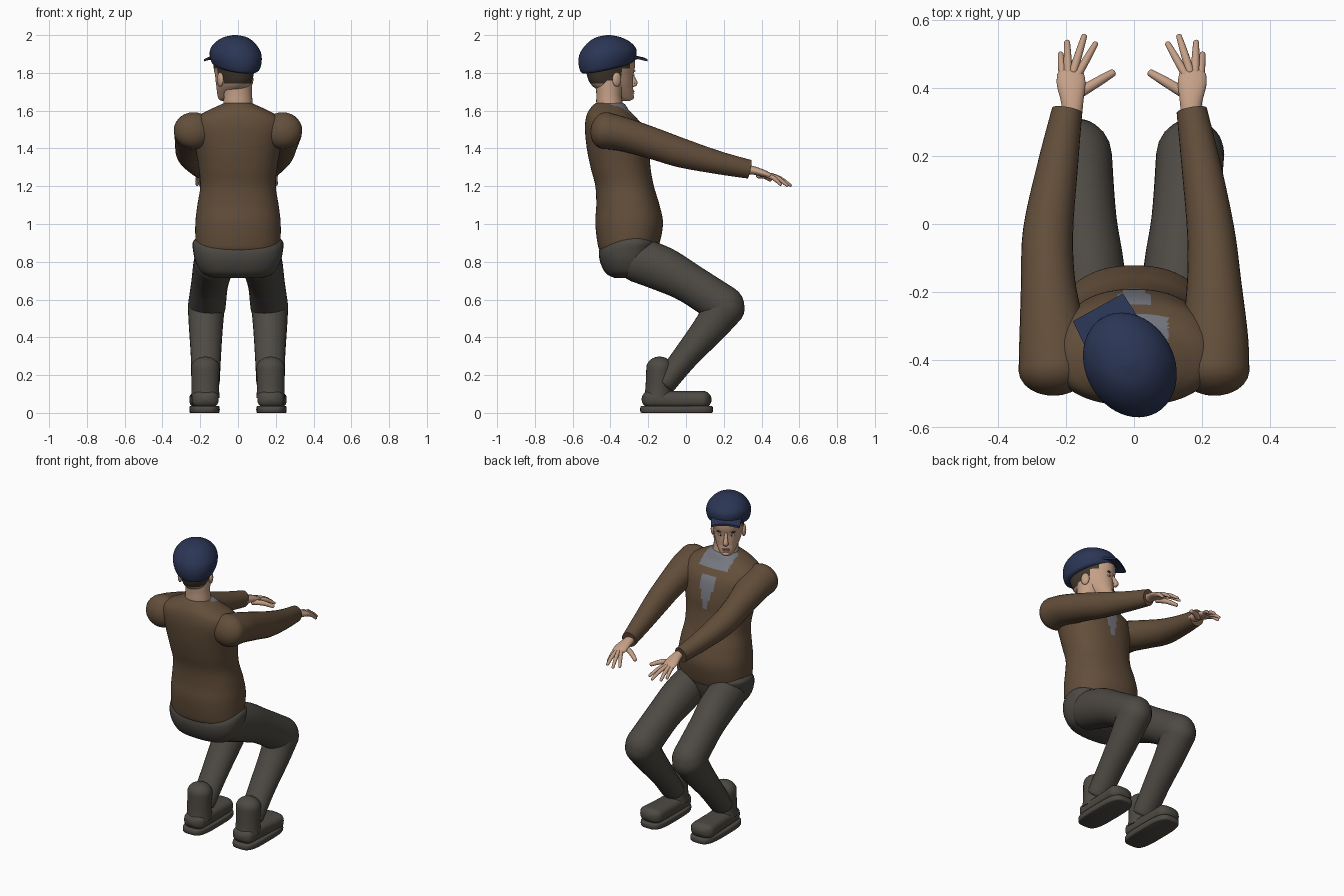
import bpy, bmesh, math
from mathutils import Vector, Matrix

if "Cube" in bpy.data.objects:
    bpy.data.objects.remove(bpy.data.objects["Cube"])


def material(name, rgb):
    m = bpy.data.materials.new(name)
    m.diffuse_color = (*rgb, 1)
    m.use_nodes = True
    m.node_tree.nodes["Principled BSDF"].inputs["Base Color"].default_value = m.diffuse_color
    return m


SWEATER = material("brown_wool", (.125, .077, .043))
TROUSERS = material("dark_grey_cloth", (.075, .067, .056))
SKIN = material("skin", (.56, .35, .24))
CAP = material("navy_cloth", (.024, .036, .09))
HAIR = material("dark_hair", (.05, .038, .026))
SHIRT = material("grey_shirt", (.18, .185, .215))
WHITE = material("eye_white", (.6, .57, .52))
LIP = material("lip", (.36, .17, .12))

# Head parts are built facing +y at the origin, then turned to the left
HEAD = Matrix.Translation((-.015, -.41, 0)) @ Matrix.Rotation(math.radians(29), 4, 'Z')


def finish(name, bm, mats, matrix=None, paint=None):
    if matrix:
        bm.transform(matrix)
    bmesh.ops.recalc_face_normals(bm, faces=bm.faces)
    me = bpy.data.meshes.new(name)
    bm.to_mesh(me)
    bm.free()
    ob = bpy.data.objects.new(name, me)
    bpy.context.collection.objects.link(ob)
    for m in mats:
        me.materials.append(m)
    if paint:
        for f in me.polygons:
            f.material_index = paint(f.center)
    bpy.ops.object.select_all(action='DESELECT')
    bpy.context.view_layer.objects.active = ob
    ob.select_set(True)
    bpy.ops.object.shade_smooth_by_angle(angle=math.radians(50))
    return ob


def smooth(rows, sub):
    """Catmull-Rom interpolation of station tuples."""
    out, last = [], len(rows) - 1
    for i in range(last):
        p = [rows[max(0, min(last, i + k))] for k in (-1, 0, 1, 2)]
        for s in range(sub):
            t = s / sub
            out.append([.5 * (2 * b + (c - a) * t + (2 * a - 5 * b + 4 * c - d) * t * t
                              + (3 * b - a - 3 * c + d) * t ** 3) for a, b, c, d in zip(*p)])
    return out + [list(rows[-1])]


def loft(name, rows, mats, n=28, sub=5, flat=False, p=2, caps=(0, 0), matrix=None,
         paint=None, shape=None):
    """Skin elliptical rings (x, y, z, radius a, radius b) along a path; caps are dome lengths."""
    st = smooth(rows, sub)
    pts = [Vector(r[:3]) for r in st]
    tang = [Vector((0, 0, 1)) if flat else
            (pts[min(i + 1, len(pts) - 1)] - pts[max(i - 1, 0)]).normalized()
            for i in range(len(pts))]
    rings = [(c, t, r[3], r[4]) for c, t, r in zip(pts, tang, st)]
    ang = [math.radians(d) for d in (15, 30, 45, 60, 73, 84)]

    def dome(ring, length):
        c, t, a, b = ring
        return [(c + t * length * math.sin(q), t, a * math.cos(q), b * math.cos(q)) for q in ang]
    if caps[0]:
        rings = dome(rings[0], -caps[0])[::-1] + rings
    if caps[1]:
        rings += dome(rings[-1], caps[1])
    bm, loops = bmesh.new(), []
    for c, t, a, b in rings:
        side = (Vector((1, 0, 0)) - t * t.x).normalized()
        up = t.cross(side)
        loop = []
        for k in range(n):
            q = 2 * math.pi * k / n
            u, v = [math.copysign(abs(w) ** (2 / p), w) for w in (math.cos(q), math.sin(q))]
            loop.append(bm.verts.new(c + side * a * u + up * b * v))
        loops.append(loop)
    for A, B in zip(loops, loops[1:]):
        for k in range(n):
            bm.faces.new((A[k], A[(k + 1) % n], B[(k + 1) % n], B[k]))
    bm.faces.new(loops[0][::-1])
    bm.faces.new(loops[-1])
    if shape:
        for v in bm.verts:
            v.co = shape(v.co)
    return finish(name, bm, mats, matrix, paint)


def upright(rows, x=0):
    """Turn (z, back, front, half width) into loft stations."""
    return [(x, (b + f) / 2, z, w, (f - b) / 2) for z, b, f, w in rows]


def blob(name, loc, size, mat, matrix=HEAD):
    bm = bmesh.new()
    bmesh.ops.create_uvsphere(bm, u_segments=16, v_segments=10, radius=1)
    bm.transform(Matrix.Translation(loc) @ Matrix.Diagonal((*size, 1)))
    return finish(name, bm, [mat], matrix)


# Sweater body with shirt collar and open V at the front
def sweater_paint(c):
    collar = c.y > -.40 and c.z > 1.565 and abs(c.x) < .10
    vee = c.y > -.32 and 1.31 < c.z < 1.53 and abs(c.x) < min(.055, .3 * (c.z - 1.31))
    return 1 if collar or vee else 0


loft("sweater", upright([
    (.85, -.445, -.17, .20), (.88, -.465, -.145, .222), (1.0, -.48, -.122, .226),
    (1.1, -.475, -.14, .215), (1.2, -.48, -.17, .20), (1.3, -.505, -.188, .208),
    (1.4, -.525, -.195, .225), (1.5, -.535, -.22, .245), (1.56, -.53, -.26, .225),
    (1.60, -.515, -.30, .16), (1.635, -.485, -.325, .085), (1.645, -.46, -.35, .06)]),
    [SWEATER, SHIRT], n=112, sub=9, flat=True, p=2.25, paint=sweater_paint)

# Trouser seat
loft("trouser_seat", upright([
    (.715, -.38, -.25, .13), (.74, -.425, -.2, .19), (.80, -.455, -.17, .225),
    (.86, -.46, -.155, .238), (.90, -.435, -.15, .24), (.922, -.40, -.17, .225)]),
    [TROUSERS], n=40, flat=True, p=2.4)

for s, side in ((-1, "left"), (1, "right")):
    # Bent leg
    loft(side + "_thigh", [(s * .125, -.25, .81, .105, .12), (s * .135, -.12, .76, .105, .118),
                           (s * .15, .02, .685, .098, .105), (s * .165, .20, .568, .10, .107)],
         [TROUSERS], caps=(.1, .11))
    loft(side + "_shin", [(s * .168, .205, .56, .098, .108), (s * .17, .13, .455, .09, .09),
                          (s * .17, .0, .30, .08, .07), (s * .172, -.11, .16, .075, .062)],
         [TROUSERS], caps=(.1, .03))
    # Boot
    loft(side + "_boot_shaft", upright([(.08, -.225, -.07, .076), (.13, -.215, -.075, .073),
                                        (.24, -.21, -.07, .075)], s * .173),
         [TROUSERS], flat=True, caps=(0, .058))
    loft(side + "_boot_foot", [(s * .173, -.19, .072, .07, .046), (s * .176, -.05, .07, .07, .046),
                               (s * .182, .09, .07, .076, .046)],
         [TROUSERS], p=2.8, caps=(.045, .045))
    loft(side + "_boot_sole", upright([(0, -.235, .135, .075), (.006, -.242, .142, .08),
                                       (.03, -.242, .142, .08), (.036, -.235, .135, .076)], s * .177),
         [TROUSERS], n=40, sub=2, flat=True, p=3.6)

# Sleeves, reaching forward
arms = {
    "left": [(-.235, -.43, 1.495, .105, .098), (-.24, -.33, 1.475, .098, .09),
             (-.253, -.17, 1.425, .08, .083), (-.253, -.02, 1.375, .074, .077),
             (-.225, .17, 1.325, .06, .061), (-.197, .335, 1.29, .045, .05)],
    "right": [(.235, -.43, 1.495, .105, .098), (.238, -.33, 1.475, .098, .09),
              (.236, -.17, 1.425, .08, .083), (.226, -.02, 1.375, .07, .077),
              (.198, .17, 1.325, .058, .061), (.17, .335, 1.29, .045, .05)]}
# Fingers as base x, base y, tip x, tip y, tip z, measured outward from the body centre line
fingers = {
    "index": (.152, .44, .1, .53, 1.21), "middle": (.165, .45, .133, .552, 1.205),
    "ring": (.18, .445, .183, .535, 1.205), "little": (.195, .43, .202, .50, 1.21),
    "thumb": (.15, .385, .049, .445, 1.235)}
for side, path in arms.items():
    s = -1 if side == "left" else 1
    dx = .014 if s < 0 else 0
    loft(side + "_sleeve", path, [SWEATER], caps=(.075, 0))
    loft(side + "_palm", [(s * (.168 + dx), .31, 1.29, .028, .026),
                          (s * (.168 + dx), .36, 1.283, .033, .022),
                          (s * (.171 + dx), .41, 1.268, .042, .019),
                          (s * (.173 + dx), .44, 1.257, .04, .015)], [SKIN], caps=(0, .02))
    for fname, (bx, by, tx, ty, tz) in fingers.items():
        r = .015 if fname == "thumb" else .0115
        a, b = Vector((s * (bx + dx), by, 1.258)), Vector((s * (tx + dx), ty, tz))
        m = (a + b) / 2 + Vector((0, 0, .008))
        loft(f"{side}_{fname}_finger", [(*a, r * 1.1, r * 1.1), (*m, r, r), (*b, r * .75, r * .7)],
             [SKIN], n=12, sub=3, caps=(.01, .008))

# Neck
loft("neck", upright([(1.56, -.47, -.31, .085), (1.64, -.475, -.335, .078),
                      (1.69, -.475, -.34, .074), (1.76, -.48, -.33, .074)]),
     [SKIN], flat=True)


# Head with hair painted on the back, sides and temples
def hair_paint(c):
    q = HEAD.inverted() @ c
    return 1 if ((q.z > 1.745 and q.y < -.015) or (q.z > 1.785 and q.y < .035)
                 or (q.z > 1.825 and q.y < .085)) else 0


loft("head", upright([
    (1.652, .06, .125, .025), (1.662, .03, .142, .04), (1.69, -.02, .145, .056),
    (1.72, -.075, .14, .07), (1.75, -.105, .139, .08), (1.79, -.12, .139, .088),
    (1.84, -.128, .148, .096), (1.89, -.12, .14, .095), (1.94, -.07, .09, .06)]),
    [SKIN, HAIR], n=48, sub=6, flat=True, p=2.2, matrix=HEAD, paint=hair_paint)
loft("nose", [(0, .132, 1.805, .01, .01), (0, .146, 1.775, .011, .012),
              (0, .157, 1.746, .016, .016), (0, .148, 1.735, .014, .01)],
     [SKIN], n=16, caps=(.006, .006), matrix=HEAD)
blob("upper_lip", (0, .142, 1.702), (.024, .007, .005), LIP)
blob("lower_lip", (0, .143, 1.693), (.02, .007, .005), LIP)
blob("chin", (0, .132, 1.672), (.024, .02, .016), SKIN)
for s, side in ((-1, "left"), (1, "right")):
    blob(side + "_eye", (s * .034, .126, 1.788), (.015, .008, .007), WHITE)
    blob(side + "_iris", (s * .033, .131, 1.788), (.006, .005, .006), HAIR)
    blob(side + "_brow", (s * .036, .13, 1.81), (.021, .008, .005), HAIR)
    blob(side + "_ear", (s * .09, .0, 1.765), (.014, .026, .038), SKIN)

# Flat cap: dome with its rim rising to the front, and a straight-edged peak
loft("cap_crown", upright([
    (1.83, -.145, .135, .108), (1.842, -.158, .148, .12), (1.88, -.167, .155, .13),
    (1.92, -.158, .148, .126), (1.96, -.12, .115, .10), (1.988, -.07, .065, .062),
    (2.0, -.012, .012, .012)]),
    [CAP], n=48, flat=True, matrix=HEAD,
    shape=lambda v: Vector((v.x, v.y, v.z + .23 * v.y * (2 - v.z) / .17)))
bm = bmesh.new()
bmesh.ops.create_cube(bm, size=1)
bmesh.ops.subdivide_edges(bm, edges=bm.edges, cuts=7, use_grid_fill=True)
for v in bm.verts:
    u, w = v.co.x * 2, v.co.y + .5
    v.co = Vector((u * (.092 - .008 * w), .06 + .128 * w,
                   1.905 - .026 * w - .012 * u * u + v.co.z * .012))
finish("cap_peak", bm, [CAP], HEAD)
